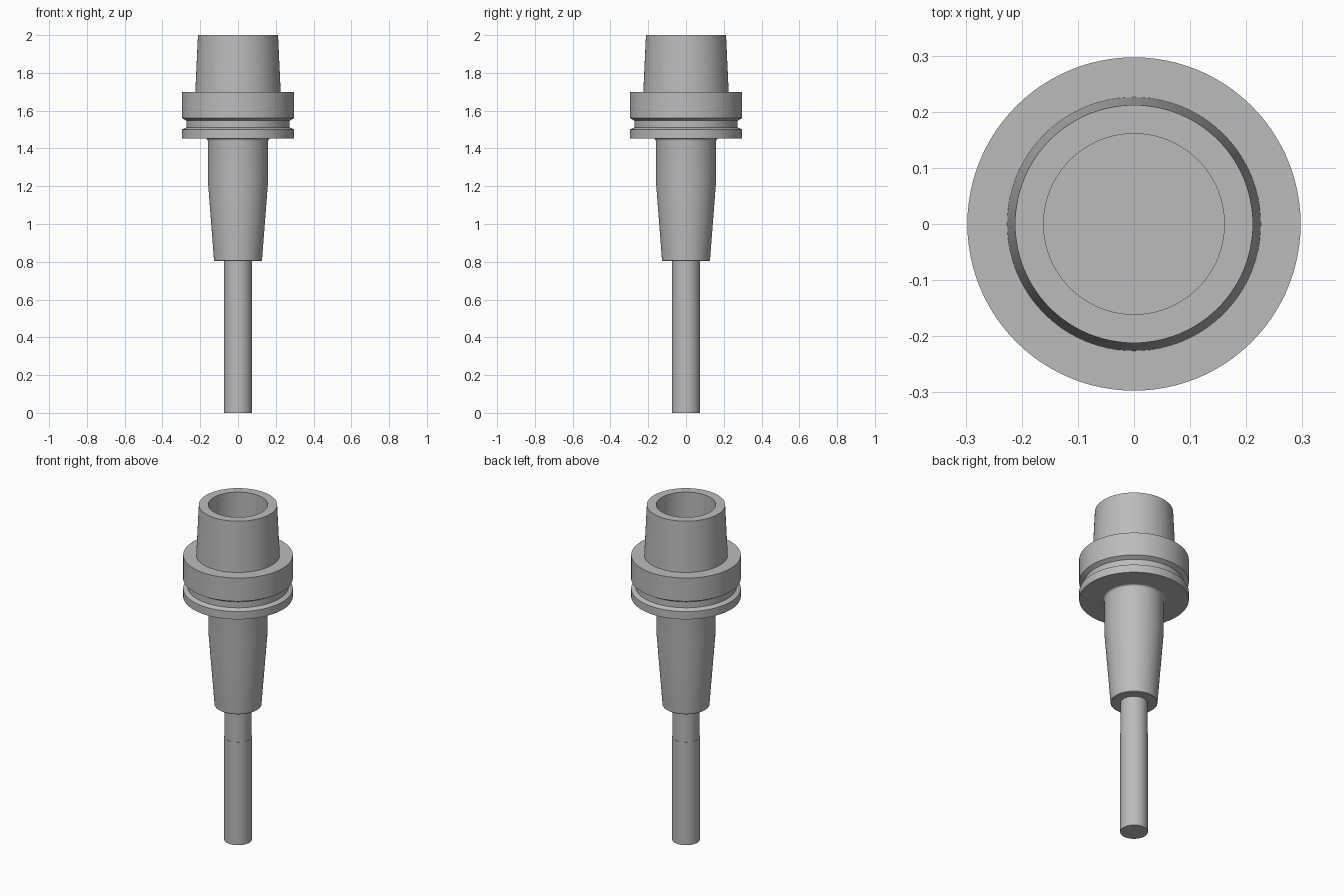
import bpy
import bmesh
import math

SEGMENTS = 96

cube = bpy.data.objects.get("Cube")
if cube:
    bpy.data.objects.remove(cube, do_unlink=True)

steel = bpy.data.materials.new("grey steel")
steel.use_nodes = True
colour = (0.5, 0.5, 0.5, 1)
steel.diffuse_color = colour
steel.node_tree.nodes["Principled BSDF"].inputs["Base Color"].default_value = colour


def turned_part(name, profile):
    """Revolve (radius, height) points around z; radius 0 closes an end."""
    bm = bmesh.new()
    verts = [bm.verts.new((r, 0, z)) for r, z in profile]
    edges = [bm.edges.new(pair) for pair in zip(verts, verts[1:])]
    bmesh.ops.spin(bm, geom=verts + edges, cent=(0, 0, 0), axis=(0, 0, 1),
                   angle=math.tau, steps=SEGMENTS, use_duplicate=False)
    bmesh.ops.remove_doubles(bm, verts=bm.verts[:], dist=1e-5)
    bmesh.ops.recalc_face_normals(bm, faces=bm.faces[:])
    mesh = bpy.data.meshes.new(name)
    bm.to_mesh(mesh)
    bm.free()
    mesh.materials.append(steel)
    obj = bpy.data.objects.new(name, mesh)
    bpy.context.collection.objects.link(obj)
    bpy.ops.object.select_all(action="DESELECT")
    obj.select_set(True)
    bpy.context.view_layer.objects.active = obj
    bpy.ops.object.shade_smooth_by_angle(angle=math.radians(30))
    return obj


# Rounded joint between neck and flange
FILLET = 0.012
fillet = [(0.16 + FILLET * (1 - math.cos(a)), 1.453 - FILLET * (1 - math.sin(a)))
          for a in (math.radians(15 * i) for i in range(7))]

# Holder: tapered neck, grooved flange, hollow tapered top
neck = [(0, 0.805), (0.124, 0.805), (0.127, 0.808), (0.16, 1.235)]
flange = [(0.297, 1.453), (0.297, 1.5), (0.273, 1.511), (0.273, 1.547),
          (0.297, 1.561), (0.297, 1.7)]
hollow_taper = [(0.226, 1.7), (0.212, 2), (0.161, 2), (0.161, 1.67), (0, 1.67)]
turned_part("tool_holder", neck + fillet + flange + hollow_taper)

# Cutting tool: plain shank, then working length
turned_part("tool_shank", [(0, 0.615), (0.074, 0.615), (0.074, 0.82), (0, 0.82)])
turned_part("tool_cutting_length", [(0, 0), (0.075, 0), (0.075, 0.615), (0, 0.615)])
